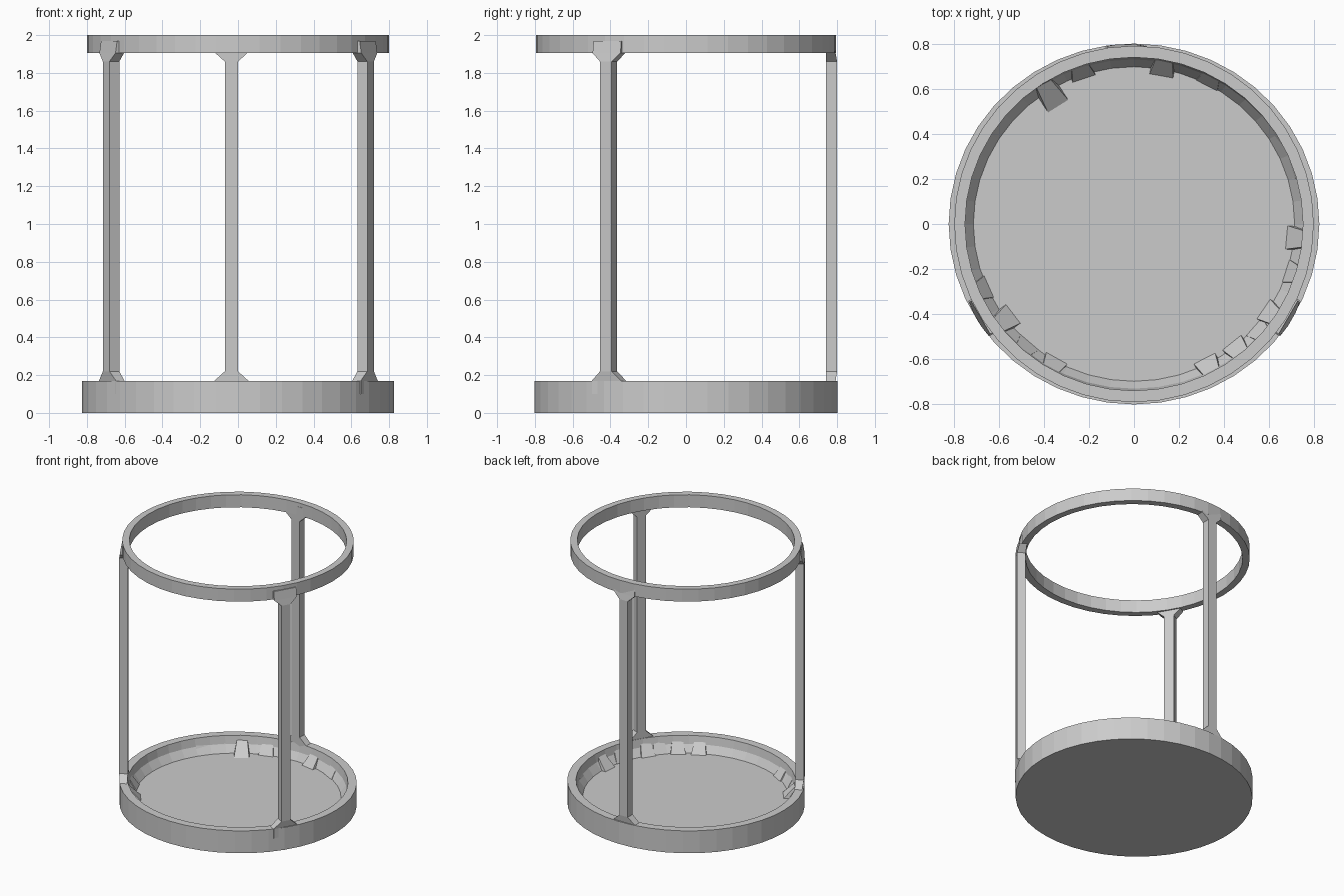
import bpy, bmesh
from math import sin, cos, pi, radians, atan2, hypot

if "Cube" in bpy.data.objects:
    bpy.data.objects.remove(bpy.data.objects["Cube"])

SEG = 44
FLOOR = 0.055


def make(name, bm):
    bmesh.ops.recalc_face_normals(bm, faces=bm.faces)
    me = bpy.data.meshes.new(name)
    bm.to_mesh(me)
    bm.free()
    ob = bpy.data.objects.new(name, me)
    bpy.context.collection.objects.link(ob)
    return ob


def ring_verts(bm, rx, ry, z):
    return [bm.verts.new((rx * cos(2 * pi * i / SEG), ry * sin(2 * pi * i / SEG), z))
            for i in range(SEG)]


def lathe(name, profile, closed):
    """Elliptical lathe of (rx, ry, z) points: closed loop, or capped at both ends."""
    bm = bmesh.new()
    rings = [ring_verts(bm, *p) for p in profile]
    pairs = list(zip(rings, rings[1:]))
    if closed:
        pairs.append((rings[-1], rings[0]))
    for a, b in pairs:
        for i in range(SEG):
            j = (i + 1) % SEG
            bm.faces.new((a[i], a[j], b[j], b[i]))
    if not closed:
        bm.faces.new(rings[0])
        bm.faces.new(rings[-1])
    return make(name, bm)


def loft(name, sections, centre, angle):
    """Post: stacked rectangles (z, half tangential width, inner, outer radial offset)."""
    bm = bmesh.new()
    prev = None
    for z, w, r0, r1 in sections:
        vs = []
        for r, t in ((r0, -w), (r1, -w), (r1, w), (r0, w)):
            vs.append(bm.verts.new((centre[0] + r * cos(angle) - t * sin(angle),
                                    centre[1] + r * sin(angle) + t * cos(angle), z)))
        if prev:
            for i in range(4):
                j = (i + 1) % 4
                bm.faces.new((prev[i], prev[j], vs[j], vs[i]))
        else:
            bm.faces.new(vs)
        prev = vs
    bm.faces.new(prev)
    return make(name, bm)


# Base tray with a raised rim and a narrow sloped inner corner
lathe("base_tray", [(0.825, 0.803, 0), (0.825, 0.803, 0.17), (0.765, 0.743, 0.17),
                    (0.755, 0.733, 0.11), (0.715, 0.70, FLOOR)], False)

# Upper ring
lathe("top_ring", [(0.80, 0.793, 1.905), (0.80, 0.793, 2.0),
                   (0.752, 0.742, 2.0), (0.752, 0.742, 1.905)], True)

# Three posts flaring where they meet the tray and the ring
SECTIONS = [(0.10, 0.09, -0.03, 0.022), (0.17, 0.09, -0.03, 0.022),
            (0.22, 0.035, -0.03, 0.03), (1.86, 0.035, -0.03, 0.03),
            (1.905, 0.085, -0.03, 0.022), (1.97, 0.085, -0.03, 0.012)]
for name, centre, deg in (("back_post", (-0.035, 0.77), 90),
                          ("left_post", (-0.672, -0.41), 210),
                          ("right_post", (0.676, -0.41), 330)):
    loft(name, SECTIONS, centre, radians(deg))

# Irregular ramps between the tray floor and its rim
SPOTS = [(-0.33, 0.52), (-0.22, 0.65), (-0.58, 0.42), (-0.50, 0.51), (-0.66, 0.31),
         (0.12, 0.66), (0.32, 0.62), (0.61, 0.38), (0.68, 0.24),
         (0.67, -0.06), (0.67, -0.21), (0.57, -0.38), (0.53, -0.46), (0.43, -0.53),
         (0.31, -0.60), (-0.34, -0.60), (-0.46, -0.53), (-0.53, -0.40), (-0.64, -0.28)]
bm = bmesh.new()
for x, y in SPOTS:
    r, a = hypot(x, y), atan2(y, x)

    def pt(rad, t, z):
        return bm.verts.new((rad * cos(a) - t * sin(a),
                             (rad * sin(a) + t * cos(a)) * 0.985, z))
    left = [pt(r, -0.055, FLOOR - 0.01), pt(0.77, -0.055, FLOOR - 0.01), pt(0.765, -0.035, 0.145)]
    right = [pt(r, 0.055, FLOOR - 0.01), pt(0.77, 0.055, FLOOR - 0.01), pt(0.765, 0.035, 0.145)]
    bm.faces.new(left)
    bm.faces.new(right)
    for i in range(3):
        j = (i + 1) % 3
        bm.faces.new((left[i], left[j], right[j], right[i]))
make("rim_ramps", bm)
